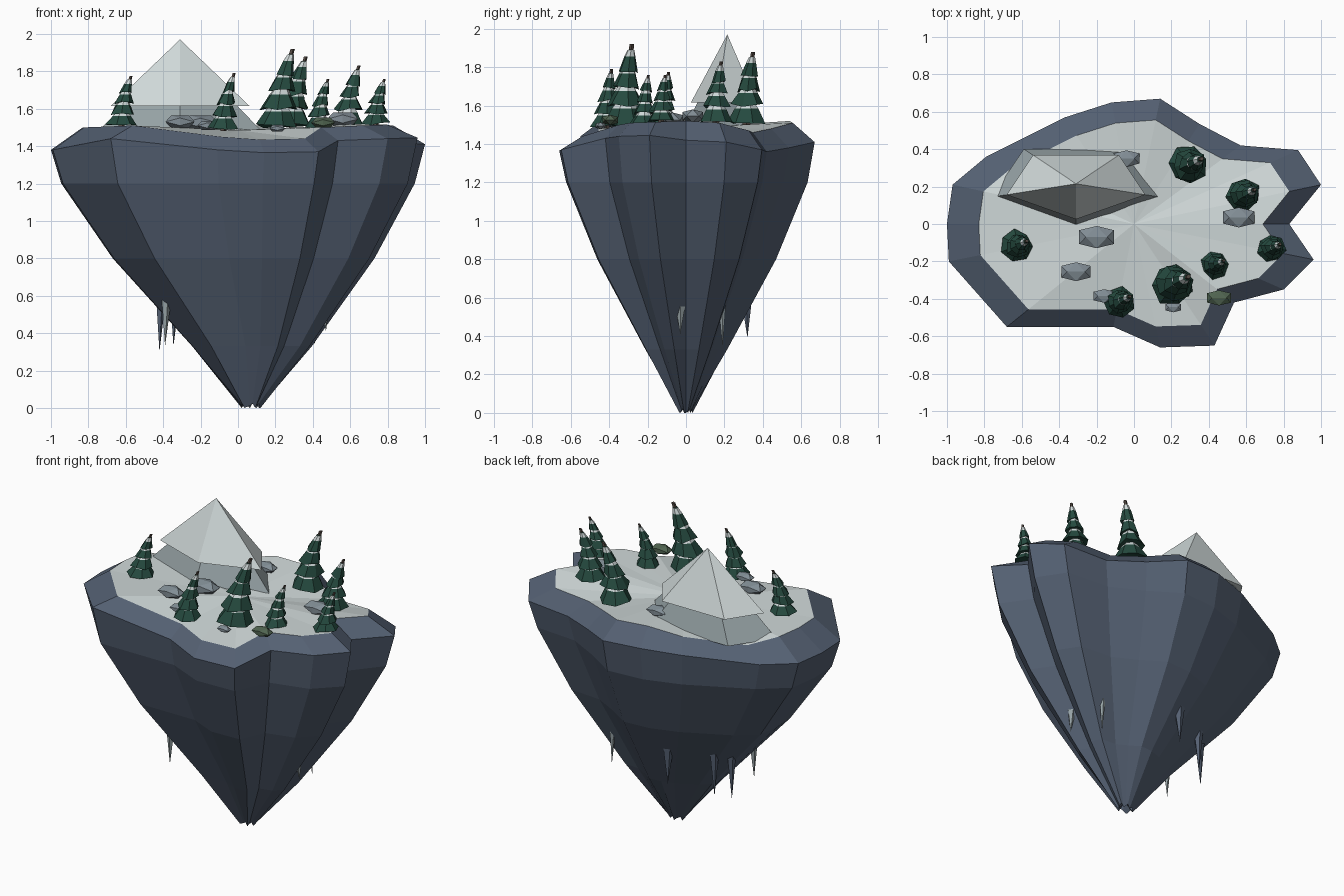
import bpy, bmesh, math, random
from mathutils import Vector, Matrix

if "Cube" in bpy.data.objects:
    bpy.data.objects.remove(bpy.data.objects["Cube"])

random.seed(4)


def material(name, rgb):
    m = bpy.data.materials.new(name)
    lin = [((c / 255 + 0.055) / 1.055) ** 2.4 for c in rgb]
    m.diffuse_color = (*lin, 1)
    m.use_nodes = True
    m.node_tree.nodes["Principled BSDF"].inputs["Base Color"].default_value = m.diffuse_color
    return m


SLATE = material("slate cliff", (84, 96, 114))
SNOW = material("snow", (208, 217, 217))
GREY = material("pale mountain stone", (150, 162, 165))
STONE = material("grey boulder", (130, 142, 150))
MOSS = material("mossy boulder", (80, 100, 80))
GREEN = material("fir green", (37, 74, 63))
BARK = material("bark", (82, 72, 66))


def finish(name, bm, mats):
    bmesh.ops.recalc_face_normals(bm, faces=bm.faces)
    me = bpy.data.meshes.new(name)
    bm.to_mesh(me)
    bm.free()
    for m in mats:
        me.materials.append(m)
    ob = bpy.data.objects.new(name, me)
    bpy.context.collection.objects.link(ob)
    return ob


def loft(bm, rings, bands):
    """Skin a list of rings; a one-point ring closes as a fan."""
    vs = [[bm.verts.new(p) for p in r] for r in rings]
    for a, b, mat in zip(vs, vs[1:], bands):
        n = max(len(a), len(b))
        for i in range(n):
            j = (i + 1) % n
            if len(a) == 1:
                f = bm.faces.new((a[0], b[i], b[j]))
            elif len(b) == 1:
                f = bm.faces.new((a[i], a[j], b[0]))
            else:
                f = bm.faces.new((a[i], a[j], b[j], b[i]))
            f.material_index = mat


def ring(c, rx, n, ry=None, turn=0.0):
    ry = rx if ry is None else ry
    return [Vector((c[0] + rx * math.cos(turn + math.tau * i / n),
                    c[1] + ry * math.sin(turn + math.tau * i / n), c[2]))
            for i in range(n)]


# Island: plan outline (x, y, rim height) scaled down in rings to the tip
OUTLINE = [(.83, 0, 1.42), (1, .21, 1.41), (.877, .395, 1.37), (.57, .42, 1.36),
           (.35, .535, 1.38), (.14, .67, 1.41), (-.12, .65, 1.42), (-.37, .57, 1.41),
           (-.79, .36, 1.38), (-.97, .21, 1.38), (-1, 0, 1.38), (-.99, -.2, 1.38),
           (-.68, -.55, 1.44), (-.11, -.55, 1.38), (.14, -.66, 1.365),
           (.43, -.65, 1.37), (.535, -.42, 1.43), (.8, -.35, 1.44), (.96, -.19, 1.445)]


def island_ring(s, dx, z):
    return [Vector((x * s + dx, y * s, z)) for x, y, _ in OUTLINE]


rim = [Vector(p) for p in OUTLINE]
snow_edge = []
for x, y, z in OUTLINE:
    lift = .12 if x < -.8 else (.07 if y < -.15 or x < -.3 else .1)
    snow_edge.append(Vector((x * .83, y * .83, z + lift)))
bm = bmesh.new()
tip = island_ring(.052, .07, .0)
for i, p in enumerate(tip):
    p.z = .012 * (i % 3)
loft(bm, [[Vector((.07, 0, .06))], tip, island_ring(.32, .075, .33),
          island_ring(.7, .03, .8), island_ring(.945, 0, 1.2), rim, snow_edge,
          [Vector((0, 0, 1.485))]], [0, 0, 0, 0, 0, 0, 1])
finish("floating_island", bm, [SLATE, SNOW])

# Mountain: flattened five-sided cone with an overhanging snow cap
for name, rx, ry, z0, z1, mat in (("mountain_base", .475, .23, 1.465, 1.93, GREY),
                                  ("mountain_snow_cap", .39, .19, 1.615, 1.97, SNOW)):
    bm = bmesh.new()
    loft(bm, [[Vector((-.31, .215, z0))], ring((-.31, .215, z0), rx, 5, ry, -math.pi / 2),
              [Vector((-.31, .215, z1))]], [0, 0])
    finish(name, bm, [mat])


# Fir trees: leaning stack of jagged skirts with snow on each shoulder
def fir(k, x, y, z, r, h):
    bm = bmesh.new()

    def axis(t):
        return Vector((x + .19 * h * t * t, y + .09 * h * t * t, z + h * t))

    loft(bm, [ring(axis(0), r * .2, 5), ring(axis(.6), r * .14, 5),
              ring(axis(1), r * .1, 5), [axis(1)]], [2, 2, 2])
    tiers = ((.04, .31, 1.0), (.26, .52, .82), (.47, .73, .62), (.68, .93, .42))
    for i, (t0, t1, s) in enumerate(tiers):
        turn = random.uniform(0, 6)
        low = ring(axis(t0), r * s, 7, turn=turn)
        for p in low:
            p.xy = axis(t0).xy + (p.xy - axis(t0).xy) * random.uniform(.82, 1.06)
            p.z += random.uniform(-.03, .03) * h
        tm = t0 + (t1 - t0) * .67
        loft(bm, [[axis(t0 + .03)], low, ring(axis(tm), r * s * .57, 7, turn=turn),
                  ring(axis(t1), r * s * .34, 7, turn=turn), [axis(t1 + .01)]],
             [0, 0, 1, 1 if i < 3 else 0])
    finish(f"fir_tree_{k}", bm, [GREEN, SNOW, BARK])


TREES = [(.21, -.32, 1.49, .125, .43), (.29, .315, 1.5, .112, .38),
         (.585, .155, 1.51, .095, .32), (.735, -.13, 1.51, .08, .25),
         (.43, -.22, 1.49, .078, .27), (-.08, -.415, 1.48, .086, .31),
         (-.625, -.115, 1.5, .088, .275)]
for k, t in enumerate(TREES, 1):
    fir(k, *t)

# Boulders: squashed icosahedra lying on an edge
BOULDERS = [(-.2, -.07, 1.525, .095), (-.31, -.255, 1.53, .08), (-.16, -.385, 1.51, .058),
            (.56, .035, 1.545, .085), (.21, -.445, 1.495, .043), (-.04, .35, 1.535, .07),
            (.455, -.395, 1.525, .065)]
for k, (x, y, z, r) in enumerate(BOULDERS, 1):
    bm = bmesh.new()
    bmesh.ops.create_icosphere(bm, subdivisions=1, radius=1.15)
    bm.transform(Matrix.Rotation(math.radians(-31.72), 4, 'Y'))
    for v in bm.verts:
        v.co = Vector((x + v.co.x * r, y + v.co.y * r * .64, z + v.co.z * r * .42))
    finish(f"boulder_{k}", bm, [MOSS if k == 7 else STONE])

# Hanging rock spikes with their roots buried in the cliff (x, y, top, bottom)
SPIKES = [(.47, -.03, .64, .41), (.41, .19, .80, .34), (-.09, .32, .68, .39),
          (-.345, .195, .72, .33), (-.42, .12, .72, .30), (-.39, -.155, .70, .33)]
for k, (x, y, top, low) in enumerate(SPIKES, 1):
    bm = bmesh.new()
    loft(bm, [[Vector((x, y, low))], ring((x * .98, y * .98, top), .042, 5),
              [Vector((x * .98, y * .98, top))]], [0, 0])
    finish(f"hanging_spike_{k}", bm, [GREY if k in (1, 2, 6) else SLATE])
